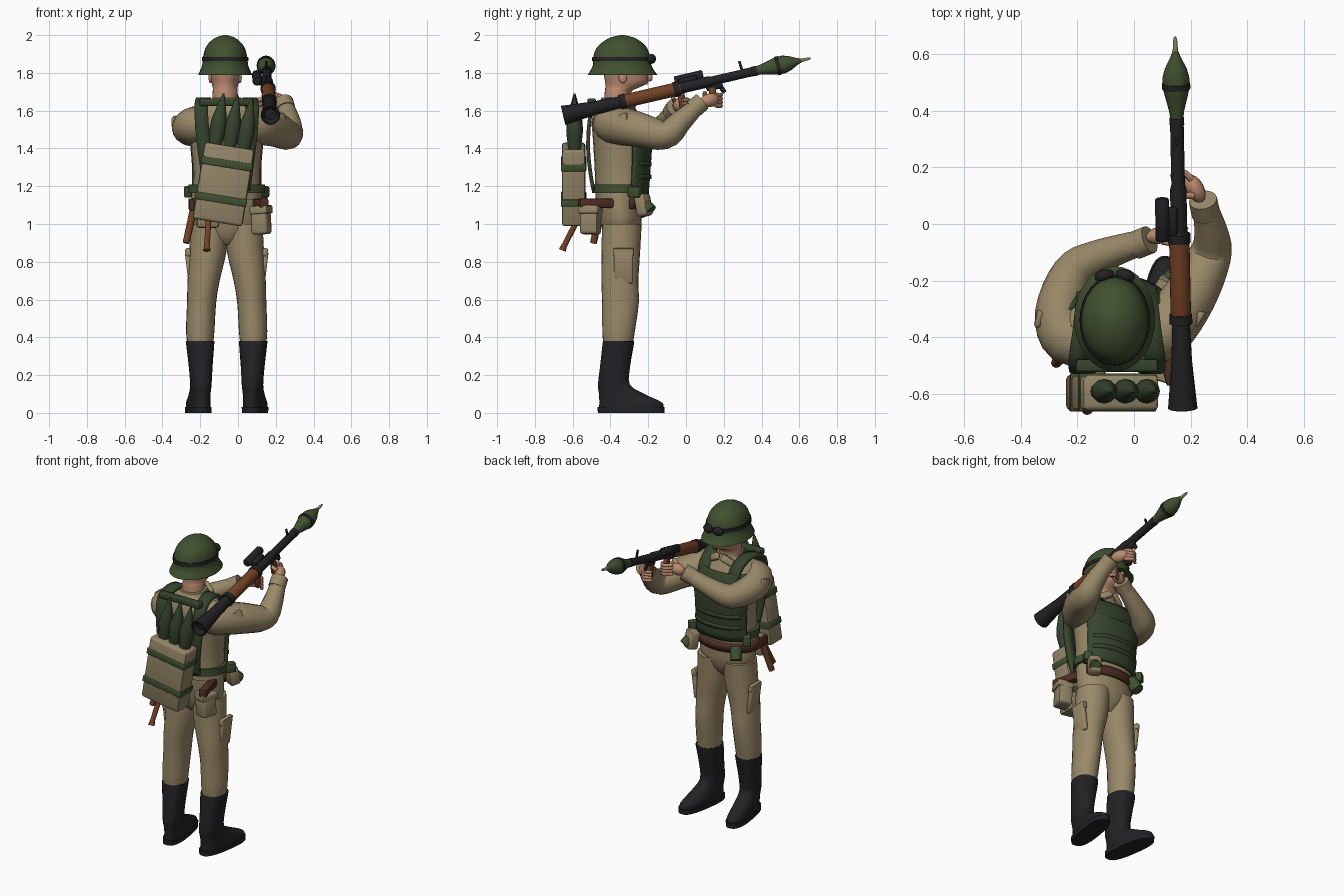
import bpy, bmesh, math
from mathutils import Vector, Matrix, Euler

if "Cube" in bpy.data.objects:
    bpy.data.objects.remove(bpy.data.objects["Cube"])

def material(name, *rgb):
    mat = bpy.data.materials.new(name)
    mat.use_nodes = True
    mat.diffuse_color = (*rgb, 1)
    shader = next(node for node in mat.node_tree.nodes if node.type == 'BSDF_PRINCIPLED')
    shader.inputs["Base Color"].default_value = (*rgb, 1)
    return mat

KHAKI = material("khaki cloth", .32, .25, .14)
CANVAS = material("canvas", .29, .235, .135)
GREEN = material("olive green", .052, .08, .029)
VEST = material("dark green", .036, .058, .026)
BLACK = material("black", .016, .016, .018)
WOOD = material("wood", .17, .052, .018)
LEATHER = material("brown leather", .08, .028, .016)
SKIN = material("skin", .5, .255, .165)
MID, HEAD = -.06, -.068          # centre lines of body and head

def finish(name, mat, bm, angle=45):
    bmesh.ops.recalc_face_normals(bm, faces=bm.faces)
    mesh = bpy.data.meshes.new(name)
    bm.to_mesh(mesh)
    bm.free()
    mesh.materials.append(mat)
    mesh.shade_smooth()
    mesh.set_sharp_from_angle(angle=math.radians(angle))
    ob = bpy.data.objects.new(name, mesh)
    bpy.context.collection.objects.link(ob)
    return ob

def smooth_rows(rows, steps):
    """Catmull-Rom interpolation of tuples."""
    out = []
    for i in range(len(rows) - 1 if steps > 1 else 0):
        around = (rows[max(0, min(len(rows) - 1, i + k))] for k in (-1, 0, 1, 2))
        columns = list(zip(*around))
        for t in (step / steps for step in range(steps)):
            out.append([b + .5 * t * (c - a + t * (2*a - 5*b + 4*c - d + t * (3*(b - c) + d - a)))
                        for a, b, c, d in columns])
    return out + [list(rows[-1])] if steps > 1 else rows

def skin_rings(name, mat, rings, closed=True):
    bm = bmesh.new()
    rows = [[bm.verts.new(point) for point in ring] for ring in rings]
    count = len(rows[0])
    for a, b in zip(rows, rows[1:]):
        for i in range(count if closed else count - 1):
            j = (i + 1) % count
            bm.faces.new((a[i], a[j], b[j], b[i]))
    if closed:
        bm.faces.new(rows[0])
        bm.faces.new(rows[-1])
    ob = finish(name, mat, bm)
    if not closed:
        mod = ob.modifiers.new("thickness", 'SOLIDIFY')
        mod.thickness, mod.offset = .02, 0
    return ob

def loft(name, mat, rows, steps=3, sides=24, power=1.0, arc=None):
    """Horizontal elliptic sections (x, y, z, rx, ry); arc limits it to an open panel."""
    start, end = arc or (0, 360)
    angles = [math.radians(start + (end - start) * i / sides) for i in range(sides + bool(arc))]
    bend = lambda value: math.copysign(abs(value) ** power, value)
    rings = [[(x + rx * bend(math.cos(a)), y + ry * bend(math.sin(a)), z) for a in angles]
             for x, y, z, rx, ry in smooth_rows(rows, steps)]
    return skin_rings(name, mat, rings, not arc)

def tube(name, mat, points, steps=1, sides=16, straight=False):
    """Round sections (x, y, z, r) across a path."""
    rows = smooth_rows(points, steps)
    path = [Vector(row[:3]) for row in rows]
    whole = (path[-1] - path[0]).normalized()
    ref = Vector((1, 0, 0)) if abs(whole.z) > .85 else Vector((0, 0, 1))
    rings = []
    for i, row in enumerate(rows):
        along = whole if straight else (path[min(i + 1, len(path) - 1)] - path[max(i - 1, 0)]).normalized()
        u = along.cross(ref).normalized()
        v = along.cross(u)
        turns = (k * math.tau / sides for k in range(sides))
        rings.append([path[i] + row[3] * (u * math.cos(a) + v * math.sin(a)) for a in turns])
    return skin_rings(name, mat, rings)

def box(name, mat, centre, size, rot=(0, 0, 0), bevel=.01):
    bm = bmesh.new()
    bmesh.ops.create_cube(bm, size=1, matrix=Matrix.Diagonal((*size, 1)))
    bmesh.ops.bevel(bm, geom=bm.edges[:], offset=min(bevel, min(size) * .4), segments=2, profile=.5, affect='EDGES')
    bm.transform(Matrix.LocRotScale(Vector(centre), Euler(rot), None))
    return finish(name, mat, bm)

def blob(name, mat, centre, size, rot=(0, 0, 0)):
    bm = bmesh.new()
    bmesh.ops.create_uvsphere(bm, u_segments=16, v_segments=10, radius=1)
    bm.transform(Matrix.LocRotScale(Vector(centre), Euler(rot), Vector(size)))
    return finish(name, mat, bm, 80)

# Legs, boots turned outwards, pockets, harness, ears and goggles: everything in pairs
for s, side in ((-1, "outer"), (1, "launcher")):
    X = lambda d: MID + s * d
    loft(f"{side}_trouser_leg", KHAKI, [
        (X(.14), -.36, .35, .066, .076), (X(.14), -.357, .43, .075, .086), (X(.133), -.347, .58, .077, .097),
        (X(.122), -.35, .7, .085, .098), (X(.1), -.345, .85, .098, .102), (X(.09), -.34, 1.0, .1, .105)])
    boot = loft(f"{side}_boot", BLACK, [
        (0, .07, .025, .058, .172), (0, .068, .055, .058, .168), (0, .02, .1, .054, .122), (0, -.022, .15, .055, .085),
        (0, -.015, .25, .062, .08), (0, .002, .37, .074, .083), (0, .002, .38, .07, .08)], power=.85)
    sole = loft(f"{side}_boot_sole", BLACK, [(0, .07, 0, .06, .178), (0, .07, .03, .062, .18)], steps=1, power=.75)
    for part in (boot, sole):
        part.location, part.rotation_euler.z = (X(.14), -.36, 0), -s * .15
    box(f"{side}_thigh_pocket", KHAKI, (X(.198), -.33, .77), (.028, .1, .17), (0, s * .12, 0))
    box(f"{side}_pocket_flap", KHAKI, (X(.204), -.33, .85), (.03, .11, .045), (0, s * .12, 0))
    path = smooth_rows([(X(.105), -.235, 1.5), (X(.108), -.27, 1.6), (X(.12), -.37, 1.66), (X(.135), -.49, 1.62),
                        (X(.125), -.518, 1.45), (X(.105), -.51, 1.3), (X(.09), -.49, 1.18)], 3)
    skin_rings(f"{side}_harness", VEST, [[(x - .036, y, z), (x + .036, y, z)] for x, y, z in path], False)
    box(f"{side}_collar", KHAKI, (X(.045), -.275, 1.65), (.08, .03, .045), (.4, s * .5, -s * .4))
    blob(f"{side}_ear", SKIN, (HEAD + s * .078, -.335, 1.775), (.01, .022, .03))
    box(f"{side}_eye", BLACK, (HEAD + s * .032, -.212, 1.795), (.022, .009, .008), (0, 0, -s * .3))
    blob(f"{side}_goggle", BLACK, (HEAD + s * .037, -.182, 1.874), (.036, .022, .026), (0, 0, -s * .25))

# Trunk, belts and vest
loft("hips", KHAKI, [(MID, -.345, .89, .03, .055), (MID, -.345, .93, .12, .085), (MID, -.345, 1.0, .18, .108),
                     (MID, -.35, 1.1, .188, .118), (MID, -.35, 1.2, .182, .125)])
loft("shirt", KHAKI, [(MID, -.35, 1.13, .182, .128), (MID, -.348, 1.28, .178, .135), (MID, -.348, 1.42, .19, .143),
                      (MID, -.365, 1.54, .195, .133), (MID, -.375, 1.61, .165, .11), (MID, -.37, 1.65, .085, .085),
                      (MID, -.37, 1.67, .075, .078)], power=.9)
loft("leather_belt", LEATHER, [(MID, -.35, z, .192, .127) for z in (1.08, 1.135)], steps=1, arc=(25, 215))
loft("waist_strap", GREEN, [(MID, -.35, z, .202, .147) for z in (1.165, 1.21)], steps=1)
loft("vest_front", VEST, [(MID, -.345, 1.16, .19, .138), (MID, -.343, 1.3, .187, .146), (MID, -.343, 1.42, .197, .152),
     (MID, -.352, 1.52, .2, .143), (MID, -.365, 1.58, .18, .125)], power=.9, arc=(22, 158))
for z in (1.25, 1.32, 1.39, 1.46):
    loft("vest_rib", VEST, [(MID, -.343, z + d, .19, .15) for d in (-.012, .012)], steps=1, power=.9, arc=(35, 145))
box("harness_back_bar", VEST, (MID, -.5, 1.645), (.29, .045, .04))

# Arms with cuffs and sleeve pockets
tube("launcher_arm", KHAKI, [(.05, -.4, 1.53, .095), (.11, -.37, 1.525, .103), (.2, -.25, 1.5, .093),
     (.268, -.11, 1.472, .076), (.272, -.03, 1.54, .06), (.247, .07, 1.635, .043)], steps=4)
tube("launcher_cuff", KHAKI, [(.254, .035, 1.605, .051), (.243, .085, 1.648, .05)])
tube("outer_arm", KHAKI, [(-.15, -.4, 1.535, .09), (-.23, -.4, 1.525, .097), (-.263, -.31, 1.505, .086),
     (-.215, -.175, 1.485, .075), (-.13, -.118, 1.52, .061), (.04, -.06, 1.61, .043)], steps=4)
tube("outer_cuff", KHAKI, [(.005, -.075, 1.59, .05), (.055, -.055, 1.618, .05)])
box("launcher_sleeve_pocket", KHAKI, (.232, -.33, 1.545), (.03, .06, .08), (.3, -.1, -.6))
box("outer_sleeve_pocket", KHAKI, (-.335, -.33, 1.53), (.025, .06, .08), (.2, 0, -.2))

# Hands gripping
blob("forward_hand", SKIN, (.215, .125, 1.655), (.032, .055, .036), (.2, 0, .5))
blob("rear_hand", SKIN, (.09, -.04, 1.63), (.05, .03, .036), (0, -.2, .2))
for d in (0, .019, .038, .057):
    tube("forward_finger", SKIN, [(.205, .155, 1.685 - d, .011), (.17, .185, 1.682 - d, .011),
                                  (.13, .165, 1.68 - d, .009)], steps=3, sides=8)
    tube("rear_finger", SKIN, [(.11, -.02, 1.66 - d, .011), (.155, .01, 1.658 - d, .011),
                               (.185, -.02, 1.656 - d, .009)], steps=3, sides=8)
tube("forward_thumb", SKIN, [(.21, .1, 1.68, .013), (.175, .1, 1.695, .011)], sides=8)
tube("rear_thumb", SKIN, [(.1, -.06, 1.65, .013), (.14, -.07, 1.67, .011)], sides=8)

# Head and helmet
loft("head", SKIN, [(HEAD, -.365, 1.64, .07, .07), (HEAD, -.36, 1.7, .066, .07), (HEAD, -.335, 1.725, .066, .092),
     (HEAD, -.315, 1.75, .073, .113), (HEAD, -.318, 1.8, .083, .118), (HEAD, -.325, 1.86, .085, .115)])
blob("nose", SKIN, (HEAD, -.198, 1.775), (.014, .022, .022))
box("mouth", LEATHER, (HEAD, -.204, 1.742), (.035, .009, .006))
loft("helmet", GREEN, [(HEAD, -.335, 1.788, .143, .186), (HEAD, -.337, 1.805, .136, .174),
     (HEAD, -.338, 1.84, .122, .155), (HEAD, -.34, 1.89, .116, .15), (HEAD, -.34, 1.94, .1, .128),
     (HEAD, -.338, 1.98, .062, .078), (HEAD, -.338, 1.997, .022, .026), (HEAD, -.338, 2.0, .004, .004)], sides=32)
loft("helmet_band", BLACK, [(HEAD, -.34, 1.862, .124, .159), (HEAD, -.34, 1.885, .122, .156)], steps=1, sides=32)

# Launcher: turned sections along one tilted axis
REAR, TIP = Vector((.172, -.65, 1.575)), Vector((.145, .66, 1.878))
def turned(name, mat, profile, offset=(0, 0, 0)):
    place = lambda y: REAR.lerp(TIP, (y - REAR.y) / (TIP.y - REAR.y)) + Vector(offset)
    tube(name, mat, [(*place(y), r) for y, r in profile], sides=20, straight=True)
turned("flared_exhaust", BLACK, [(-.62, .03), (-.65, .045), (-.65, .052), (-.6, .047), (-.48, .036), (-.34, .031)])
turned("wood_heat_guard", WOOD, [(-.35, .033), (-.33, .036), (-.06, .036), (-.03, .033)])
for y in (-.335, -.05):
    turned("guard_ring", BLACK, [(y - .016, .04), (y + .016, .04)])
turned("launch_tube", BLACK, [(-.05, .029), (.12, .029), (.14, .024), (.35, .024), (.35, .026), (.375, .026)])
turned("rocket", GREEN, [(.365, .022), (.4, .027), (.45, .04), (.48, .047), (.52, .047), (.55, .038),
                         (.585, .02), (.61, .01)])
turned("rocket_fuse", CANVAS, [(.605, .01), (.65, .007), (.66, .004)])
turned("rocket_band", BLACK, [(.477, .05), (.497, .05)])
turned("sight_scope", BLACK, [(-.06, .021), (-.055, .025), (.085, .025), (.09, .021)], (-.058, 0, .045))
box("scope_mount", BLACK, (.128, .01, 1.76), (.05, .1, .035), (.227, 0, 0))
box("front_sight", BLACK, (.15, .29, 1.835), (.012, .014, .06), (.3, 0, 0))
for grip, y, z in (("forward", .145, 1.675), ("rear", -.02, 1.65)):
    box(f"{grip}_grip", WOOD, (.156, y, z), (.03, .038, .105), (.2, 0, 0))
box("trigger_housing", BLACK, (.155, .15, 1.73), (.028, .09, .04), (.227, 0, 0))
box("trigger_guard", BLACK, (.155, .195, 1.71), (.012, .025, .035), (.6, 0, 0))

# Tilted backpack with spare rockets
TILT = .16
def pack(x, y, z):
    return Vector((-.077, -.595, 1.21)) + Matrix.Rotation(TILT, 3, 'Y') @ Vector((x, y, z))
box("backpack", CANVAS, pack(0, 0, 0), (.268, .125, .41), (0, TILT, 0), .016)
for z in (.11, -.08):
    box("backpack_strap", GREEN, pack(0, 0, z), (.276, .134, .04), (0, TILT, 0), .006)
for x in (-.076, 0, .076):
    tube("spare_rocket", VEST, [(*pack(x, .005, z), r) for z, r in ((.16, .03), (.22, .036), (.29, .044), (.34, .04),
         (.41, .022), (.475, .005))], sides=12, straight=True)

# Belt equipment
box("rear_pouch", CANVAS, (.122, -.505, 1.02), (.09, .1, .15), (0, -.06, -.3), .016)
box("rear_pouch_flap", CANVAS, (.122, -.507, 1.075), (.1, .11, .045), (0, -.06, -.3))
box("hip_sheath", LEATHER, (.115, -.47, 1.11), (.05, .2, .05), (0, 0, .25))
box("lower_pouch", CANVAS, (-.16, -.5, 1.04), (.12, .08, .12), bevel=.015)
box("canteen", CANVAS, (.115, -.225, 1.1), (.08, .07, .12), (.2, 0, -.5), .018)
tube("canteen_cap", GREEN, [(.125, -.215, 1.1, .034), (.14, -.185, 1.07, .034)])
tube("front_canister", GREEN, [(-.185, -.25, 1.12, .037), (-.21, -.215, 1.05, .037)])
for s in (-1, 1):
    box("side_pouch", GREEN, (MID + s * .19, -.27, 1.17), (.05, .07, .06), (0, 0, -s * .6))
tube("shovel_handle", WOOD, [(-.155, -.57, 1.03, .015), (-.165, -.645, .885, .015), (-.165, -.655, .86, .02)])
tube("tool_handle", WOOD, [(-.235, -.45, 1.08, .02), (-.275, -.49, .9, .018)])
box("hip_holster", LEATHER, (-.245, -.42, 1.1), (.03, .12, .06))
